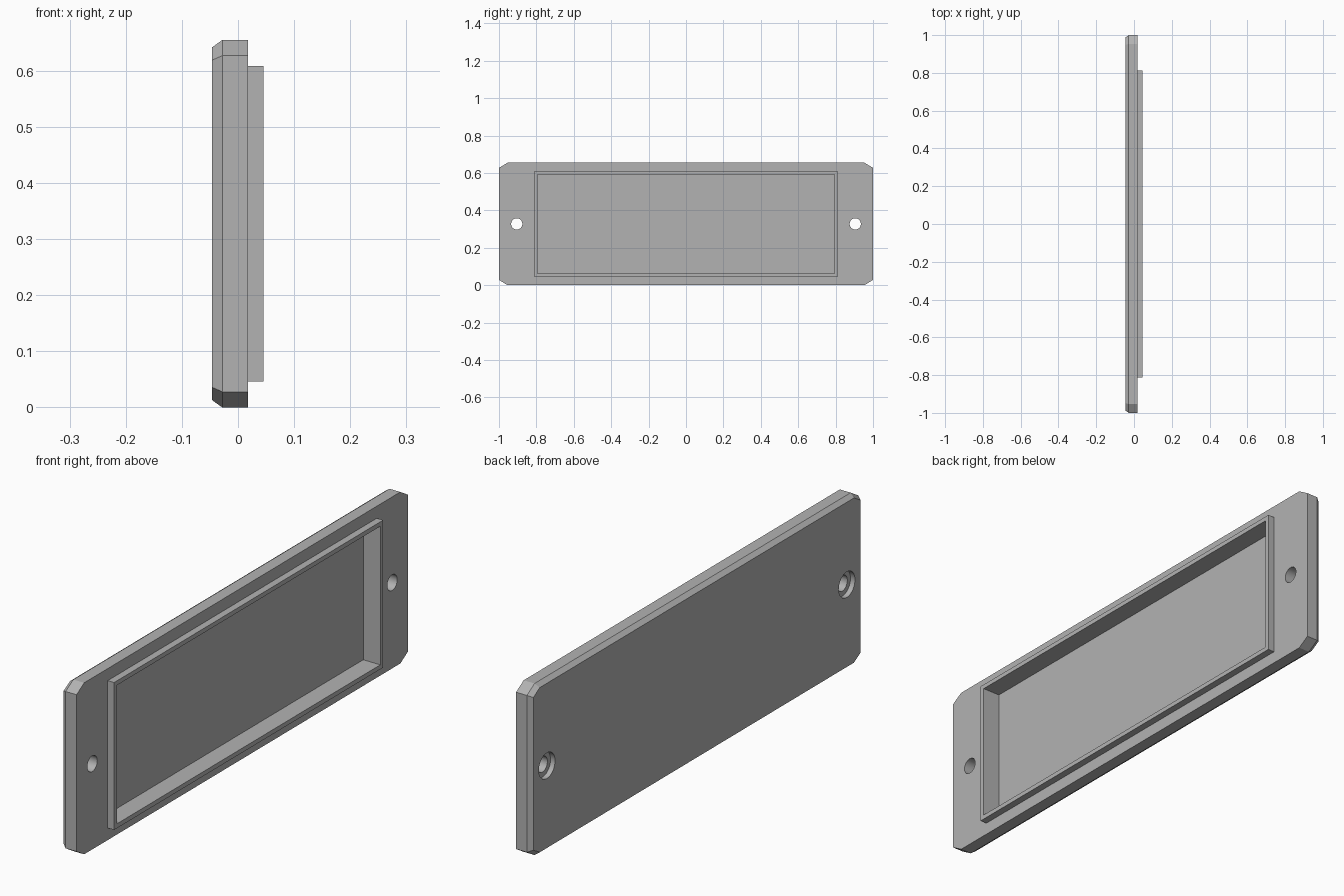
import bpy, bmesh, math
from mathutils import Matrix

if "Cube" in bpy.data.objects:
    bpy.data.objects.remove(bpy.data.objects["Cube"], do_unlink=True)

HEIGHT = 0.655
MID = HEIGHT / 2
BACK, BEVEL, FACE, RIM = -0.046, -0.028, 0.018, 0.045   # depths along x

grey = bpy.data.materials.new("light grey")
grey.use_nodes = True
colour = (0.45, 0.45, 0.45, 1)
grey.diffuse_color = colour
grey.node_tree.nodes["Principled BSDF"].inputs["Base Color"].default_value = colour


def finish(name, bm):
    bmesh.ops.recalc_face_normals(bm, faces=bm.faces)
    mesh = bpy.data.meshes.new(name)
    bm.to_mesh(mesh)
    bm.free()
    mesh.materials.append(grey)
    obj = bpy.data.objects.new(name, mesh)
    bpy.context.collection.objects.link(obj)
    return obj


def block(name, x0, x1, width, height):
    bm = bmesh.new()
    size = Matrix.Diagonal((x1 - x0, width, height, 1))
    bmesh.ops.create_cube(bm, size=1, matrix=Matrix.Translation(((x0 + x1) / 2, 0, MID)) @ size)
    return finish(name, bm)


def drill(name, x0, x1, y, radius):
    bm = bmesh.new()
    place = Matrix.Translation(((x0 + x1) / 2, y, MID)) @ Matrix.Rotation(math.pi / 2, 4, 'Y')
    bmesh.ops.create_cone(bm, cap_ends=True, segments=40, radius1=radius, radius2=radius,
                          depth=x1 - x0, matrix=place)
    return finish(name, bm)


def clipped_ring(bm, x, inset, cut_y, cut_z):
    # Rectangle with clipped corners
    w, h = 1 - inset, MID - inset
    points = []
    for sy, sz in ((1, 1), (-1, 1), (-1, -1), (1, -1)):
        pair = [(sy * w, sz * (h - cut_z)), (sy * (w - cut_y), sz * h)]
        points += pair if sy * sz > 0 else pair[::-1]
    return [bm.verts.new((x, y, MID + z)) for y, z in points]


def combine(target, tool, operation):
    tool.hide_render = True
    mod = target.modifiers.new(operation.title(), 'BOOLEAN')
    mod.operation, mod.solver, mod.object = operation, 'EXACT', tool
    bpy.context.view_layer.objects.active = target
    bpy.ops.object.modifier_apply(modifier=mod.name)
    bpy.data.objects.remove(tool, do_unlink=True)


# Plate with clipped corners and a bevelled back edge
bm = bmesh.new()
rings = [clipped_ring(bm, BACK, 0.013, 0.039, 0.023),
         clipped_ring(bm, BEVEL, 0, 0.046, 0.028),
         clipped_ring(bm, FACE, 0, 0.046, 0.028)]
for a, b in zip(rings, rings[1:]):
    for i in range(len(a)):
        j = (i + 1) % len(a)
        bm.faces.new((a[i], a[j], b[j], b[i]))
bm.faces.new(rings[0])
bm.faces.new(rings[-1])
panel = finish("cover_panel", bm)

# Raised rim around a deep pocket
combine(panel, block("rim", 0, RIM, 1.624, 0.563), 'UNION')
combine(panel, block("pocket_cutter", BEVEL + 0.001, 0.1, 1.589, 0.529), 'DIFFERENCE')

# Screw holes, counterbored from the back
for y in (-0.905, 0.905):
    combine(panel, drill("hole_cutter", -0.1, 0.1, y, 0.03), 'DIFFERENCE')
    combine(panel, drill("counterbore_cutter", -0.1, BACK + 0.019, y, 0.049), 'DIFFERENCE')

panel.select_set(True)
bpy.context.view_layer.objects.active = panel
bpy.ops.object.shade_smooth_by_angle(angle=math.radians(20))
